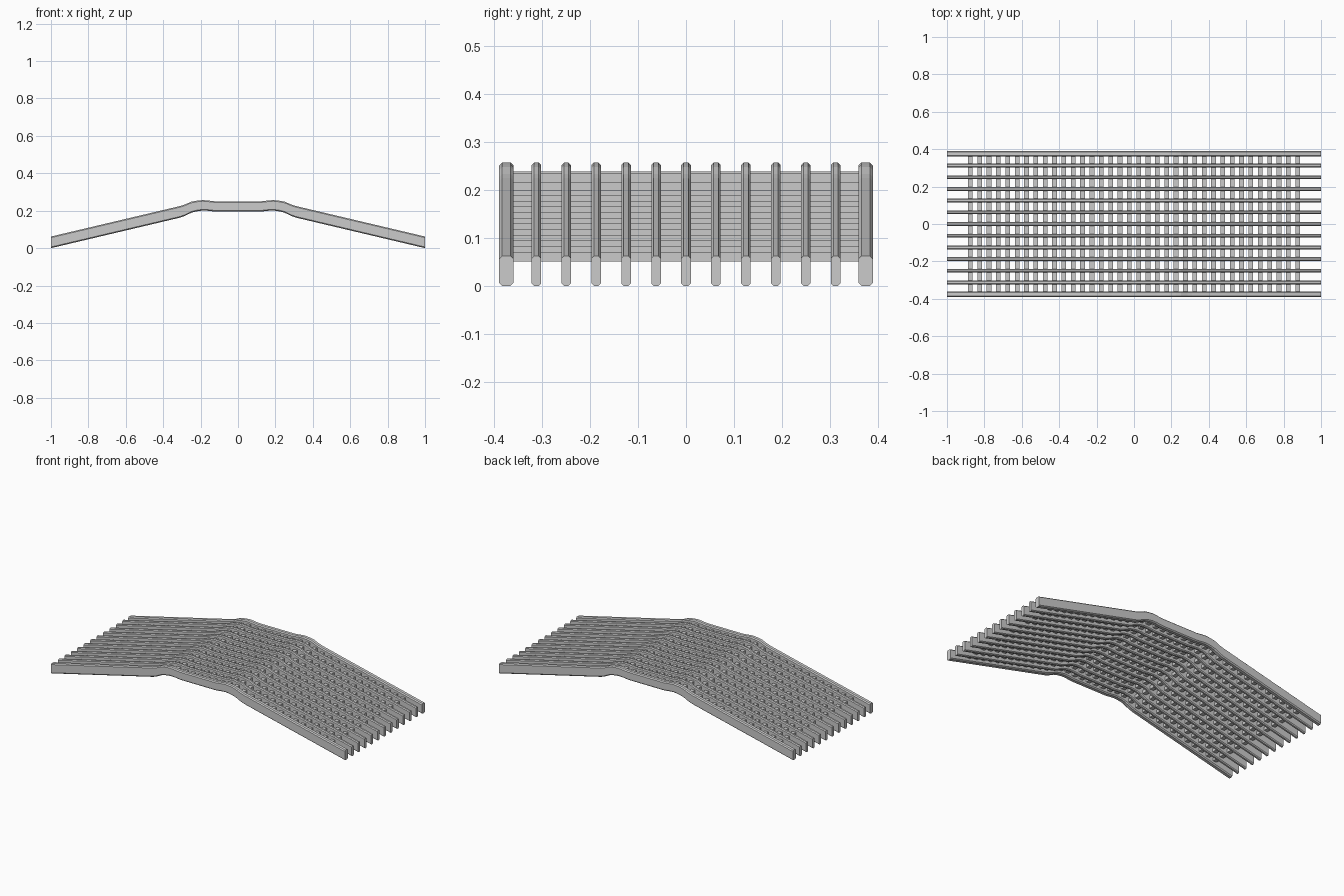
import bpy, bmesh

if "Cube" in bpy.data.objects:
    bpy.data.objects.remove(bpy.data.objects["Cube"])

# Half side profile of the ramp: (x, bottom z, top z), mirrored about x = 0
HALF = [(-1.0, 0.0, 0.062), (-0.31, 0.163, 0.225), (-0.285, 0.172, 0.233),
        (-0.25, 0.189, 0.248), (-0.225, 0.196, 0.253), (-0.19, 0.201, 0.257),
        (-0.165, 0.200, 0.255), (-0.12, 0.195, 0.250)]
STATIONS = HALF + [(-x, b, t) for x, b, t in reversed(HALF)]


def new_object(name, bm):
    bmesh.ops.recalc_face_normals(bm, faces=bm.faces)
    mesh = bpy.data.meshes.new(name)
    bm.to_mesh(mesh)
    bm.free()
    obj = bpy.data.objects.new(name, mesh)
    bpy.context.collection.objects.link(obj)
    return obj


def rail(name, y, width, chamfer=0.006):
    """Sweep a chamfered section along the side profile."""
    bm = bmesh.new()
    w, c = width / 2, chamfer
    rings = []
    for x, b, t in STATIONS:
        section = [(-w, b + c), (-w + c, b), (w - c, b), (w, b + c),
                   (w, t - c), (w - c, t), (-w + c, t), (-w, t - c)]
        rings.append([bm.verts.new((x, y + dy, z)) for dy, z in section])
    for r0, r1 in zip(rings, rings[1:]):
        for i in range(8):
            j = (i + 1) % 8
            bm.faces.new((r0[i], r0[j], r1[j], r1[i]))
    bm.faces.new(rings[0])
    bm.faces.new(rings[-1])
    return new_object(name, bm)


def centre_z(x):
    for (x0, b0, t0), (x1, b1, t1) in zip(STATIONS, STATIONS[1:]):
        if x0 <= x <= x1:
            f = (x - x0) / (x1 - x0)
            return ((b0 + t0) * (1 - f) + (b1 + t1) * f) / 2


# Long rails: wide ones at the sides, thin ones between
for i in range(13):
    outer = i in (0, 12)
    rail("side_rail" if outer else "slat", -0.375 + i * 0.0625,
         0.03 if outer else 0.02, 0.006 if outer else 0.005)

# Cross bars following the slope
bars = bmesh.new()
for i in range(36):
    x = -0.875 + i * 0.05
    cube = bmesh.ops.create_cube(bars, size=1)["verts"]
    bmesh.ops.scale(bars, vec=(0.025, 0.73, 0.02), verts=cube)
    bmesh.ops.translate(bars, vec=(x, 0, centre_z(x)), verts=cube)
new_object("cross_bars", bars)
